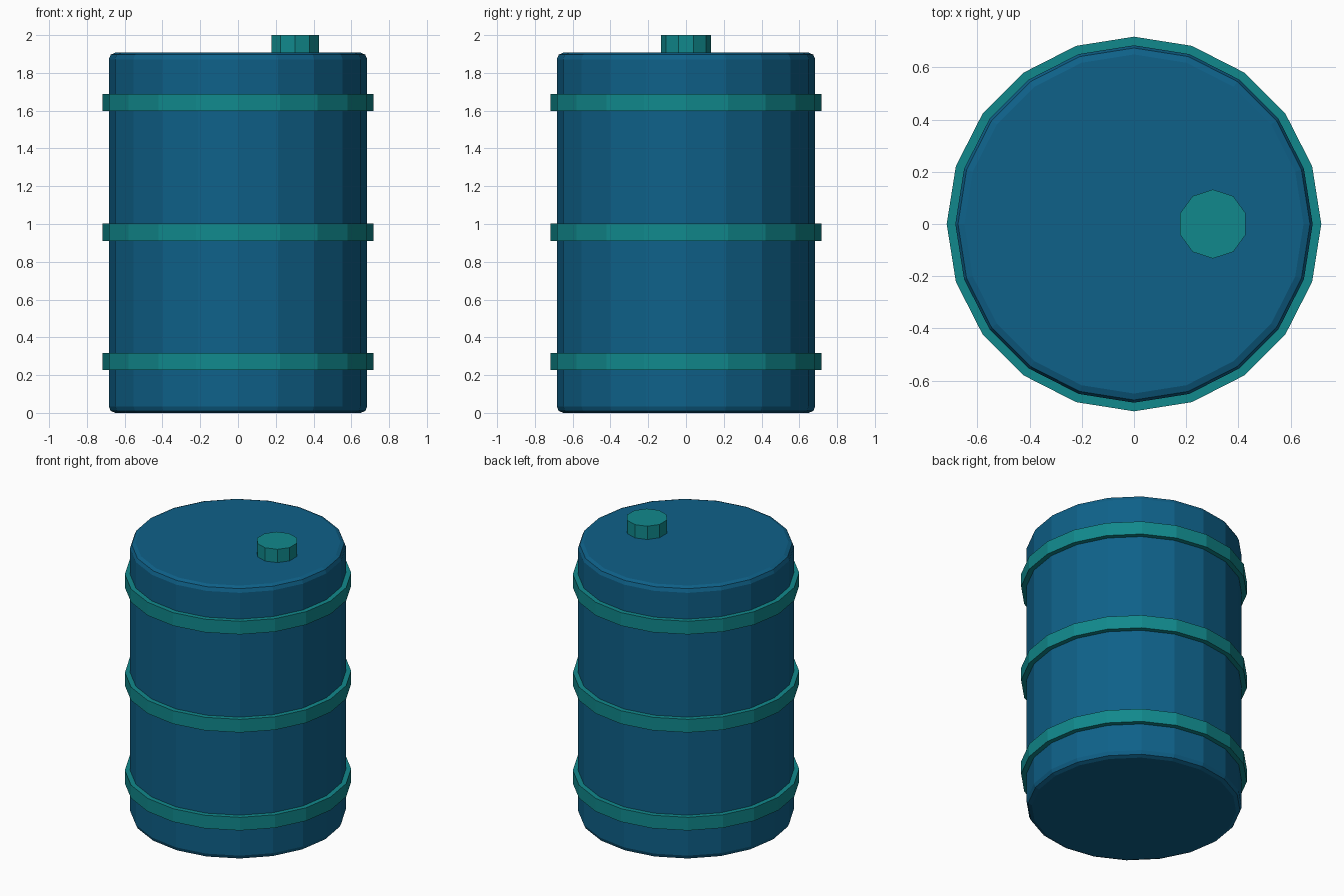
import bpy
import bmesh
from math import cos, sin, pi

cube = bpy.data.objects.get("Cube")
if cube:
    bpy.data.objects.remove(cube, do_unlink=True)


def make_material(name, rgb):
    mat = bpy.data.materials.new(name)
    mat.use_nodes = True
    mat.diffuse_color = (*rgb, 1)
    mat.node_tree.nodes["Principled BSDF"].inputs["Base Color"].default_value = (*rgb, 1)
    return mat


def lathe(name, profile, sides, mat, center=(0, 0), turn=0.0, closed=False):
    """Revolve (radius, z) points, bottom to top on the outside; cap or close the ends."""
    bm = bmesh.new()
    rings = []
    for r, z in profile:
        angles = [turn + 2 * pi * i / sides for i in range(sides)]
        rings.append([bm.verts.new((r * cos(a), r * sin(a), z)) for a in angles])
    pairs = list(zip(rings, rings[1:]))
    if closed:
        pairs.append((rings[-1], rings[0]))
    else:
        bm.faces.new(rings[0][::-1])
        bm.faces.new(rings[-1])
    for low, high in pairs:
        for i in range(sides):
            j = (i + 1) % sides
            bm.faces.new((low[i], low[j], high[j], high[i]))
    bmesh.ops.recalc_face_normals(bm, faces=bm.faces[:])
    mesh = bpy.data.meshes.new(name)
    bm.to_mesh(mesh)
    bm.free()
    mesh.materials.append(mat)
    obj = bpy.data.objects.new(name, mesh)
    obj.location = (*center, 0)
    bpy.context.collection.objects.link(obj)
    return obj


blue = make_material("deep blue", (0.0045, 0.119, 0.25))
teal = make_material("teal", (0.0055, 0.25, 0.265))

SIDES = 20
RADIUS = 0.684
TOP = 1.907
BEVEL = 0.035

# Barrel body with rounded rims
rim = [(RADIUS - BEVEL * (1 - sin(a)), BEVEL * (1 - cos(a))) for a in (0, pi / 4, pi / 2)]
body = rim + [(r, TOP - z) for r, z in reversed(rim)]
lathe("barrel_body", body, SIDES, blue)

# Three hoops around the body
for name, z in (("lower_hoop", 0.272), ("middle_hoop", 0.957), ("upper_hoop", 1.643)):
    low, high = z - 0.046, z + 0.046
    ring = [(0.67, low), (0.717, low), (0.717, high), (0.67, high)]
    lathe(name, ring, SIDES, teal, closed=True)

# Filler cap on the lid
lathe("filler_cap", [(0.132, TOP - 0.02), (0.132, 2.0)], 10, teal, center=(0.302, 0), turn=pi / 2)
